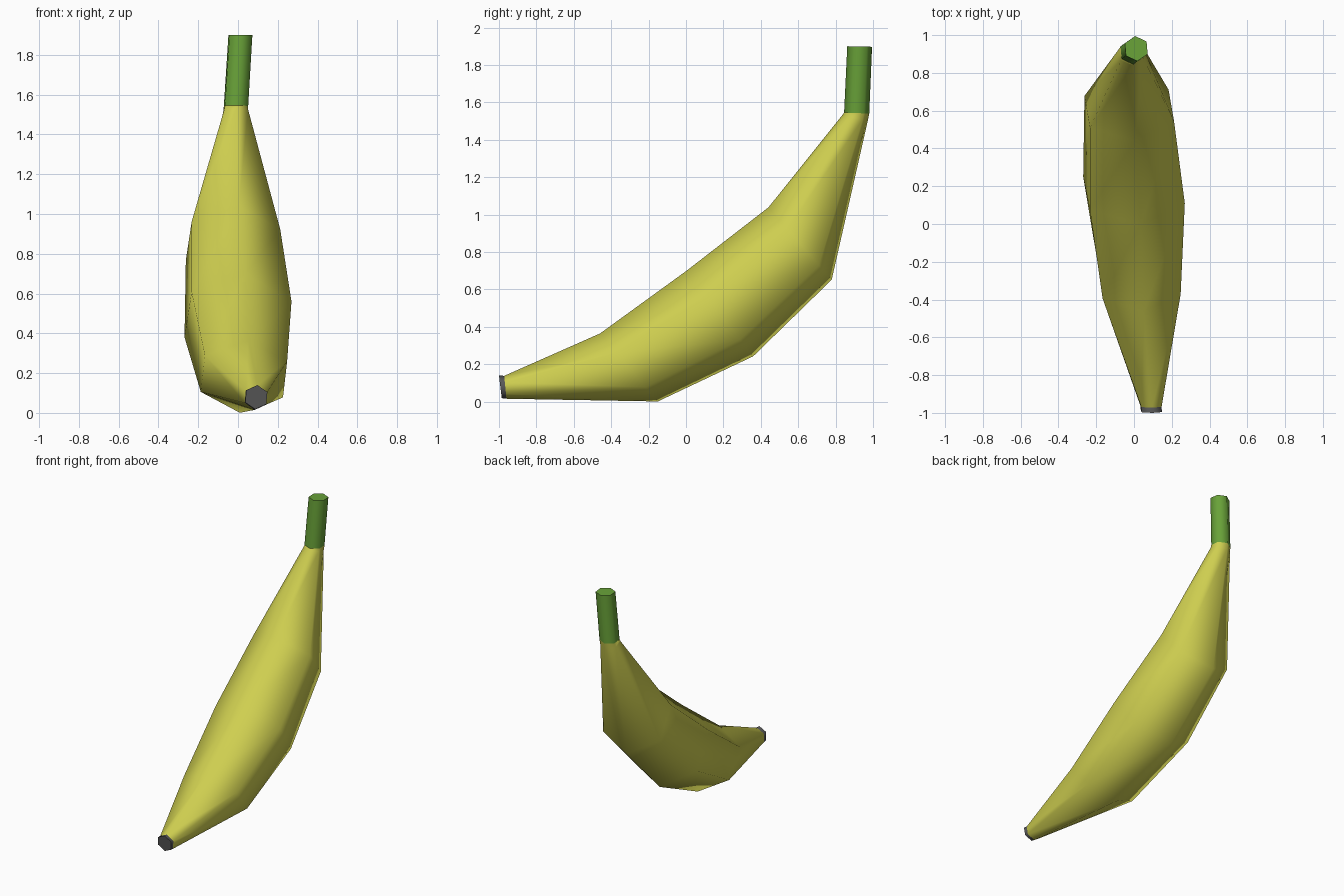
import bpy
import bmesh
from math import sin, cos, radians
from mathutils import Vector

SIDES = 6

cube = bpy.data.objects.get("Cube")
if cube:
    bpy.data.objects.remove(cube, do_unlink=True)


def material(name, rgb):
    mat = bpy.data.materials.new(name)
    mat.use_nodes = True
    color = (*rgb, 1)
    mat.diffuse_color = color
    mat.node_tree.nodes["Principled BSDF"].inputs["Base Color"].default_value = color
    return mat


def section(bm, x, outer, inner, twist):
    """Six-sided ring spanning two (y, z) points, turned a little in its plane."""
    low, high = Vector((x, *outer)), Vector((x, *inner))
    centre, up = (low + high) / 2, (high - low) / 2
    side = Vector((up.length, 0, 0))
    angles = [radians(twist + 360 * k / SIDES) for k in range(SIDES)]
    return [bm.verts.new(centre + up * cos(a) + side * sin(a)) for a in angles]


def loft(name, sections, mat):
    """Skin a row of rings and close both ends."""
    bm = bmesh.new()
    rings = [section(bm, *s) for s in sections]
    for a, b in zip(rings, rings[1:]):
        for k in range(SIDES):
            n = (k + 1) % SIDES
            bm.faces.new((a[k], a[n], b[n], b[k]))
    bm.faces.new(rings[0])
    bm.faces.new(rings[-1])
    bmesh.ops.recalc_face_normals(bm, faces=bm.faces)
    mesh = bpy.data.meshes.new(name)
    bm.to_mesh(mesh)
    bm.free()
    mesh.materials.append(mat)
    obj = bpy.data.objects.new(name, mesh)
    bpy.context.collection.objects.link(obj)
    bpy.ops.object.select_all(action="DESELECT")
    obj.select_set(True)
    bpy.context.view_layer.objects.active = obj
    bpy.ops.object.shade_smooth_by_angle(angle=radians(70))


yellow = material("peel yellow", (0.62, 0.62, 0.08))
green = material("stem green", (0.14, 0.36, 0.04))
grey = material("tip grey", (0.1, 0.1, 0.1))

# Each section: x, outer (y, z), inner (y, z), twist in degrees
tip_ring = (0.09, (-0.96, 0.015), (-0.972, 0.138), 5)
neck_ring = (-0.01, (0.98, 1.54), (0.845, 1.545), 5)

# Curved fruit
loft("fruit_body", [
    tip_ring,
    (0.03, (-0.15, 0), (-0.46, 0.365), 5),
    (0, (0.36, 0.24), (0, 0.7), 7),
    (-0.025, (0.78, 0.65), (0.44, 1.04), 6.5),
    (-0.012, (0.972, 1.5), (0.838, 1.535), 5),
    neck_ring,
], yellow)

# Stem
loft("stem", [neck_ring, (0.012, (0.995, 1.897), (0.862, 1.9), 5)], green)

# Blossom end
loft("blossom_tip", [tip_ring, (0.092, (-0.985, 0.018), (-1, 0.14), 5)], grey)
